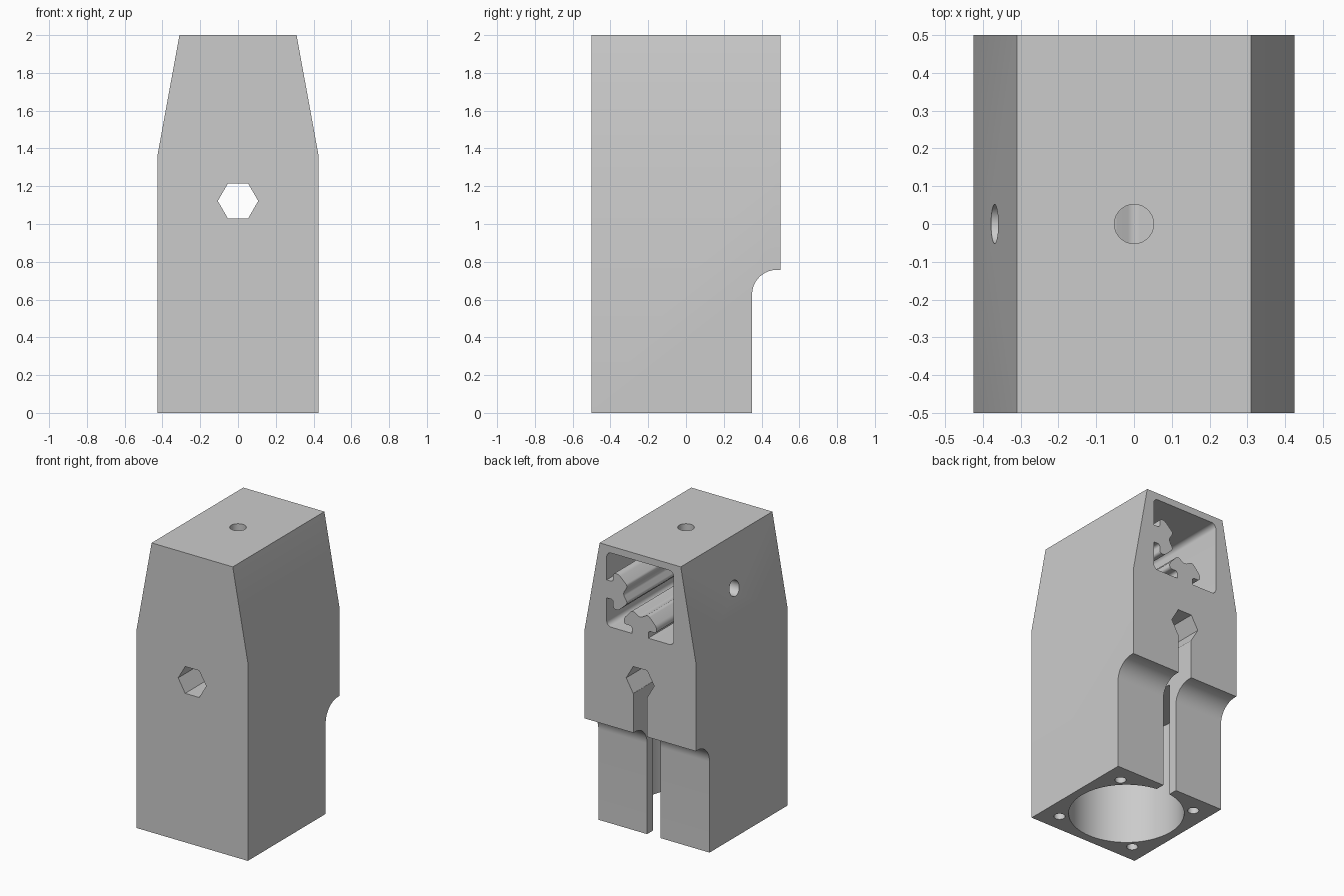
import bpy
import bmesh
from math import cos, sin, pi, radians
from mathutils import Vector

cube = bpy.data.objects.get("Cube")
if cube:
    bpy.data.objects.remove(cube, do_unlink=True)

grey = bpy.data.materials.new("plain grey")
grey.use_nodes = True
colour = (0.6, 0.6, 0.6, 1)
grey.diffuse_color = colour
grey.node_tree.nodes["Principled BSDF"].inputs["Base Color"].default_value = colour


def prism(name, points, axis, lo, hi):
    """Extrude a 2D outline along an axis (0 = x, 1 = y, 2 = z)."""
    bm = bmesh.new()
    rings = []
    for level in (lo, hi):
        ring = []
        for p in points:
            co = list(p)
            co.insert(axis, level)
            ring.append(bm.verts.new(co))
        rings.append(ring)
    bm.faces.new(rings[0])
    bm.faces.new(rings[1])
    n = len(points)
    for i in range(n):
        j = (i + 1) % n
        bm.faces.new((rings[0][i], rings[0][j], rings[1][j], rings[1][i]))
    bmesh.ops.recalc_face_normals(bm, faces=bm.faces)
    mesh = bpy.data.meshes.new(name)
    bm.to_mesh(mesh)
    bm.free()
    mesh.materials.append(grey)
    obj = bpy.data.objects.new(name, mesh)
    bpy.context.collection.objects.link(obj)
    return obj


def circle(cx, cy, r, sides=32):
    return [(cx + r * cos(2 * pi * i / sides), cy + r * sin(2 * pi * i / sides))
            for i in range(sides)]


def rounded(points, radius, steps=8):
    """Round each corner of an outline with an arc."""
    out = []
    n = len(points)
    for i in range(n):
        p = Vector(points[i])
        a = (Vector(points[i - 1]) - p).normalized()
        b = (Vector(points[(i + 1) % n]) - p).normalized()
        w = sin(a.angle(b) / 2)
        for s in range(steps + 1):
            t = s / steps
            k0, k1, k2 = (1 - t) ** 2, 2 * t * (1 - t) * w, t * t
            q = ((p + a * radius) * k0 + p * k1 + (p + b * radius) * k2) / (k0 + k1 + k2)
            out.append(tuple(q))
    return out


def subtract(target, cutter):
    mod = target.modifiers.new("cut", 'BOOLEAN')
    mod.operation = 'DIFFERENCE'
    mod.solver = 'EXACT'
    mod.object = cutter
    bpy.context.view_layer.objects.active = target
    bpy.ops.object.modifier_apply(modifier=mod.name)
    bpy.data.objects.remove(cutter, do_unlink=True)


# Tapered main block
half, top_half, shoulder = 0.425, 0.31, 1.37
block = prism("housing_block", [(-half, 0), (half, 0), (half, shoulder),
              (top_half, 2), (-top_half, 2), (-half, shoulder)], 1, -0.5, 0.5)

# Filleted step at the lower back
corner = rounded([(0.35, -0.2), (0.35, 0.757), (0.7, 0.757), (0.7, -0.2)], 0.13, 16)
subtract(block, prism("step_cutter", corner, 0, -1, 1))

# Round bore and four screw holes in the base
bore_y = -0.075
subtract(block, prism("bore_cutter", circle(0, bore_y, 0.365, 80), 2, -0.1, 0.8))
for sx in (-1, 1):
    for sy in (-1, 1):
        hole = circle(sx * 0.3, bore_y + sy * 0.3, 0.036, 24)
        subtract(block, prism("screw_cutter", hole, 2, -0.1, 0.3))

# Hexagonal through hole and the cable slot below it
hex_z = 1.122
subtract(block, prism("hex_cutter", circle(0, hex_z, 0.107, 6), 1, -0.7, 0.7))
slot = [(-0.052, -0.1), (0.052, -0.1), (0.052, hex_z), (-0.052, hex_z)]
subtract(block, prism("slot_cutter", slot, 1, 0.05, 0.7))

# Square rail socket, with T-shaped keys on its left wall and floor
rail_z, r = 1.697, 0.256
square = [(-r, rail_z - r), (r, rail_z - r), (r, rail_z + r), (-r, rail_z + r)]
socket = prism("socket_cutter", rounded(square, 0.035), 1, -0.4, 0.7)
side = [(-0.08, 0.062), (0.05, 0.062), (0.05, 0.125), (0.09, 0.125), (0.16, 0.06)]
key = side + [(0.125, 0)] + [(d, -w) for d, w in reversed(side)]
key = rounded(key, 0.018, 5)
left_key = [(r - d, rail_z + w) for d, w in key]
floor_key = [(w, rail_z - r + d) for d, w in key]
for outline in (left_key, floor_key):
    subtract(socket, prism("key_shape", outline, 1, -0.8, 0.9))
subtract(block, socket)

# Fixing holes into the socket from the top and the right slope
subtract(block, prism("top_hole_cutter", circle(0, 0, 0.052), 2, 1.9, 2.2))
subtract(block, prism("side_hole_cutter", circle(0, rail_z - 0.02, 0.052), 0, -0.7, -0.2))

# Smooth the curves and keep the edges sharp
bpy.ops.object.select_all(action='DESELECT')
block.select_set(True)
bpy.context.view_layer.objects.active = block
bpy.ops.object.shade_smooth_by_angle(angle=radians(25))
